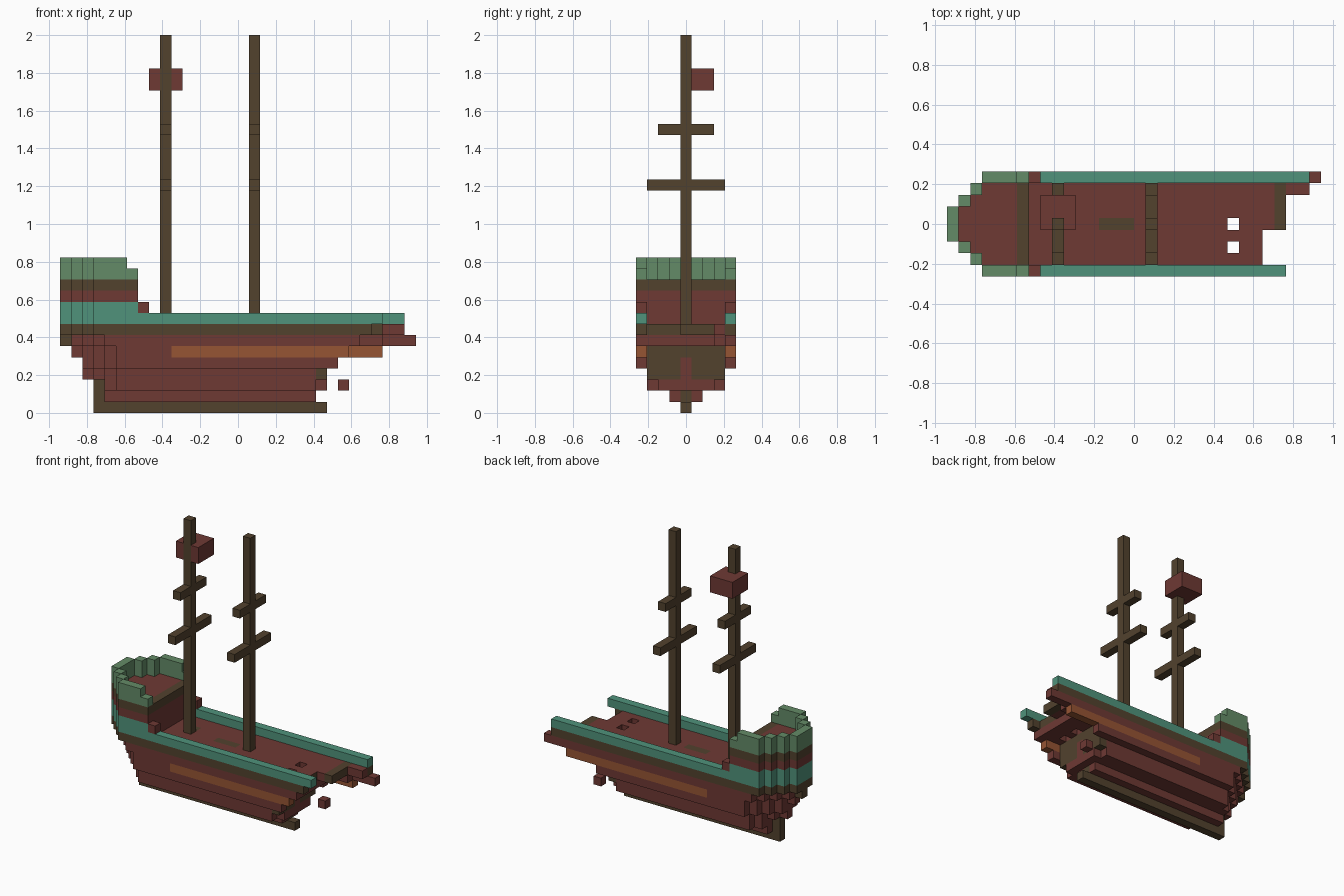
import bpy, bmesh
from mathutils import Vector

if "Cube" in bpy.data.objects:
    bpy.data.objects.remove(bpy.data.objects["Cube"], do_unlink=True)

U = 2 / 34                      # edge of one block
ORIGIN = Vector((-16 * U, -4.5 * U, 0))
MID = 4                         # centre row across the ship


def material(name, rgb):
    m = bpy.data.materials.new(name)
    m.use_nodes = True
    m.diffuse_color = (*rgb, 1)
    bsdf = m.node_tree.nodes["Principled BSDF"]
    bsdf.inputs["Base Color"].default_value = (*rgb, 1)
    bsdf.inputs["Roughness"].default_value = 0.9
    return m


MATS = [material("red_wood", (0.156, 0.041, 0.034)),
        material("brown_wood", (0.084, 0.054, 0.027)),
        material("teal_paint", (0.080, 0.290, 0.198)),
        material("green_paint", (0.127, 0.258, 0.136)),
        material("orange_stripe", (0.305, 0.089, 0.034))]
RED, BROWN, TEAL, GREEN, ORANGE = range(5)

cells = {}                      # (x, y, z) block -> (part, colour)


def box(part, colour, xs, ys, zs):
    """Fill an inclusive range of blocks."""
    for x in range(xs[0], xs[1] + 1):
        for y in range(ys[0], ys[1] + 1):
            for z in range(zs[0], zs[1] + 1):
                cells[x, y, z] = (part, colour)


def tapered(part, colour, z, start, end, width, lead):
    """Hull layer that widens block by block from the stern."""
    for x in range(start, end + 1):
        h = max(0, min(width, x + lead))
        box(part, colour, (x, x), (MID - h, MID + h), (z, z))


# keel and stern post
box("keel", BROWN, (3, 23), (MID, MID), (0, 0))
box("keel", BROWN, (3, 3), (MID, MID), (1, 2))

# lower hull
box("hull", RED, (4, 22), (3, 5), (1, 1))
box("hull", BROWN, (22, 22), (MID, MID), (1, 1))
tapered("hull", RED, 2, 4, 22, 3, -2)
box("hull", RED, (23, 23), (2, 6), (2, 2))
tapered("hull", RED, 3, 2, 22, 3, -2)
tapered("hull", RED, 4, 2, 22, 4, -1)
tapered("hull", RED, 5, 1, 22, 4, -1)
box("hull", BROWN, (23, 23), (1, 7), (3, 5))
box("hull", RED, (23, 23), (MID, MID), (3, 4))
for side in (0, 8):
    box("hull", RED, (23, 24), (side, side), (4, 4))

# coloured stripe, longer on the left of the broken bow
box("side_stripe", ORANGE, (10, 25), (0, 0), (5, 5))
box("side_stripe", ORANGE, (10, 28), (8, 8), (5, 5))

# upper hull
tapered("hull", RED, 6, 0, 26, 4, 0)
box("hull", BROWN, (0, 0), (MID, MID), (6, 6))
box("hull", RED, (27, 28), (7, 7), (6, 6))
box("hull", RED, (27, 31), (8, 8), (6, 6))

# deck with brown rim
tapered("deck", BROWN, 7, 0, 27, 4, 1)
box("deck", RED, (3, 27), (1, 7), (7, 7))
box("deck", BROWN, (28, 28), (4, 7), (7, 7))
box("deck", RED, (29, 30), (7, 7), (7, 7))
box("deck", BROWN, (28, 30), (8, 8), (7, 7))
box("deck", BROWN, (13, 15), (MID, MID), (7, 7))
box("deck", BROWN, (9, 9), (5, 5), (7, 7))
for y in (1, 2, 3):
    cells.pop((27, y, 7))
for y in (2, 4):                # holes through the deck
    for z in (6, 7):
        cells.pop((24, y, z))

# deck rails
box("rail", TEAL, (7, 28), (0, 0), (8, 8))
box("rail", TEAL, (7, 30), (8, 8), (8, 8))

# raised stern cabin
for z, colour in ((8, TEAL), (9, TEAL), (10, RED), (11, BROWN)):
    tapered("stern_cabin", colour, z, 0, 6, 4, 1)
box("stern_cabin", RED, (6, 6), (1, 7), (8, 9))
for x in range(1, 6):
    h = min(3, x)
    box("stern_cabin", RED, (x, x), (MID - h, MID + h), (11, 11))
for side in (0, 8):
    box("cabin_step", RED, (7, 7), (side, side), (9, 9))

# cabin railing follows the rounded stern
box("stern_railing", GREEN, (0, 0), (3, 5), (12, 13))
for x in range(1, 7):
    h = min(4, x + 1)
    for y in (MID - h, MID + h):
        box("stern_railing", GREEN, (x, x), (y, y), (12, 12 if x == 6 else 13))

# lookout, masts and yards
box("lookout", RED, (8, 10), (4, 6), (29, 30))
for name, x in (("rear_mast", 9), ("front_mast", 17)):
    box(name, BROWN, (x, x), (1, 7), (20, 20))
    box(name, BROWN, (x, x), (2, 6), (25, 25))
    box(name, BROWN, (x, x), (MID, MID), (8, 33))

# loose block by the broken bow
box("loose_block", RED, (25, 25), (7, 7), (2, 2))


def face_colour(part, colour, cell, normal):
    x, y, z = cell
    if part == "deck" and normal.x > 0 and x == 26 and y < 4:
        return BROWN            # end grain of the broken deck
    return colour


def build(part):
    bm = bmesh.new()
    for cell, (owner, colour) in cells.items():
        if owner != part:
            continue
        for axis in range(3):
            for sign in (-1, 1):
                n = Vector((0, 0, 0))
                n[axis] = sign
                if tuple(int(c + d) for c, d in zip(cell, n)) in cells:
                    continue
                a, b = Vector((0, 0, 0)), Vector((0, 0, 0))
                a[(axis + 1) % 3] = 0.5
                b[(axis + 2) % 3] = 0.5 * sign
                mid = Vector(cell) + Vector((0.5, 0.5, 0.5)) + n / 2
                loop = (mid - a - b, mid + a - b, mid + a + b, mid - a + b)
                f = bm.faces.new([bm.verts.new(ORIGIN + p * U) for p in loop])
                f.material_index = face_colour(part, colour, cell, n)
    bmesh.ops.remove_doubles(bm, verts=bm.verts, dist=U / 100)
    mesh = bpy.data.meshes.new(part)
    for m in MATS:
        mesh.materials.append(m)
    bm.to_mesh(mesh)
    bm.free()
    bpy.context.collection.objects.link(bpy.data.objects.new(part, mesh))


for part in sorted({p for p, _ in cells.values()}):
    build(part)
